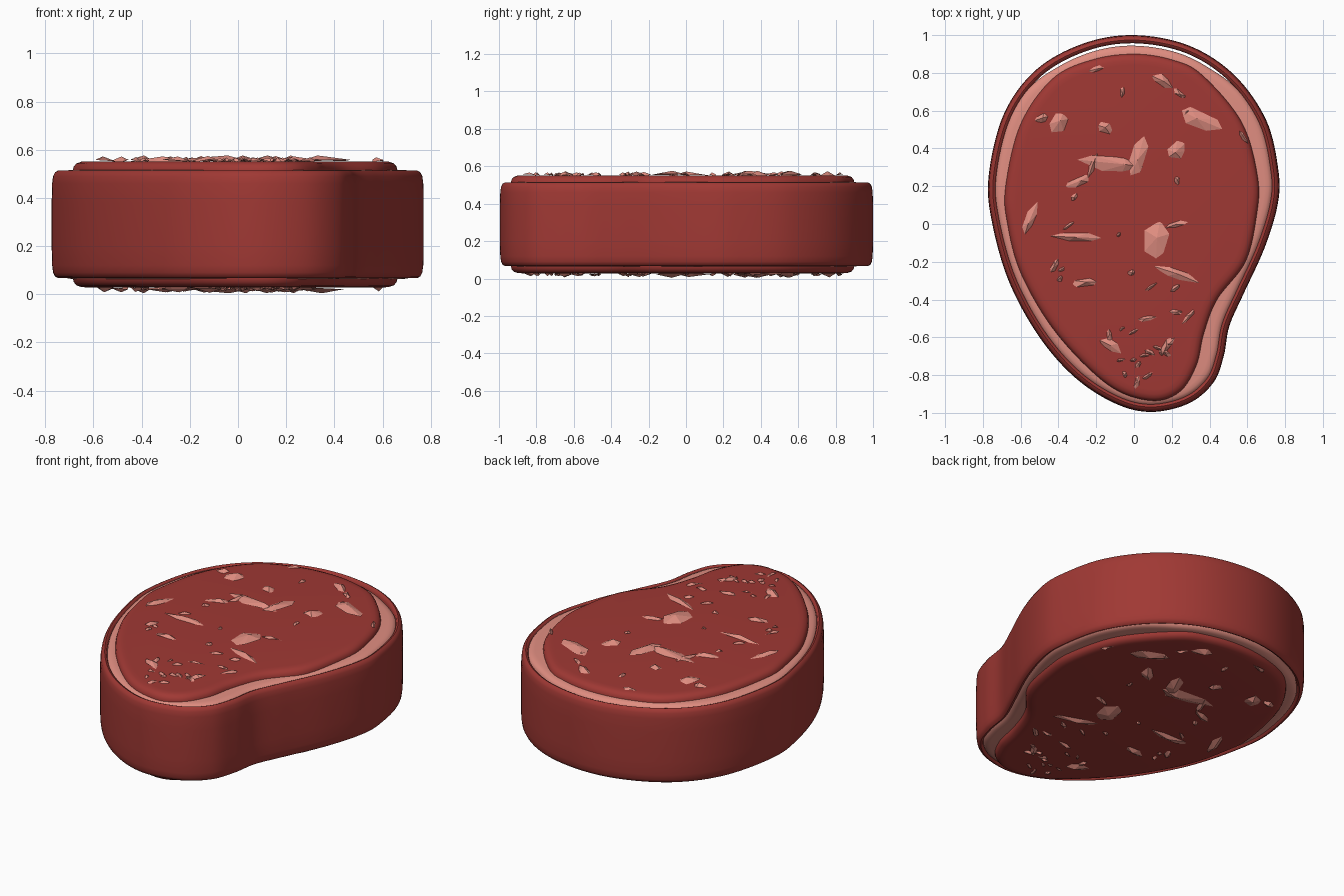
import bpy, bmesh, math, random
from mathutils import Vector

if "Cube" in bpy.data.objects:
    bpy.data.objects.remove(bpy.data.objects["Cube"])

random.seed(4)
MID = 0.29          # the slab is symmetric about this height
SAMPLES = 8         # curve samples between outline points

OUTER = [(0, 1), (-.27, .955), (-.52, .815), (-.69, .58), (-.77, .25), (-.75, 0), (-.66, -.31),
         (-.5, -.6), (-.31, -.815), (-.1, -.95), (.09, -.995), (.29, -.95), (.42, -.84),
         (.475, -.7), (.505, -.54), (.58, -.37), (.69, -.13), (.76, .1), (.765, .28),
         (.7, .55), (.53, .79), (.29, .945)]
MEAT = [(0, .9), (-.22, .87), (-.43, .77), (-.6, .53), (-.68, .2), (-.67, 0), (-.595, -.27),
        (-.41, -.58), (-.14, -.85), (.085, -.935), (.24, -.89), (.33, -.75), (.37, -.58),
        (.44, -.4), (.59, -.2), (.65, .05), (.655, .25), (.57, .54), (.36, .79), (.2, .87)]


def material(name, rgb):
    m = bpy.data.materials.new(name)
    m.diffuse_color = (*rgb, 1)
    m.use_nodes = True
    m.node_tree.nodes["Principled BSDF"].inputs["Base Color"].default_value = m.diffuse_color
    return m


RED = material("red_meat", (.35, .04, .034))
PINK = material("pink_fat", (.75, .27, .22))


def smooth_loop(pts):
    """Closed Catmull-Rom curve, returned as (point, inward normal) pairs."""
    p = [Vector(q) for q in pts]
    n = len(p)
    out = []
    for i in range(n):
        a, b, c, d = p[i - 1], p[i], p[(i + 1) % n], p[(i + 2) % n]
        for k in range(SAMPLES):
            t = k / SAMPLES
            out.append(.5 * (2 * b + (c - a) * t + (2 * a - 5 * b + 4 * c - d) * t ** 2
                             + (3 * b - a - 3 * c + d) * t ** 3))
    m = len(out)
    res = []
    for i in range(m):
        tan = (out[(i + 1) % m] - out[i - 1]).normalized()
        res.append((out[i], Vector((-tan.y, tan.x))))
    return res


def finish(bm, name, mat, smooth=True):
    bmesh.ops.recalc_face_normals(bm, faces=bm.faces[:])
    me = bpy.data.meshes.new(name)
    bm.to_mesh(me)
    bm.free()
    ob = bpy.data.objects.new(name, me)
    bpy.context.collection.objects.link(ob)
    me.materials.append(mat)
    if smooth:
        bpy.ops.object.select_all(action='DESELECT')
        ob.select_set(True)
        bpy.context.view_layer.objects.active = ob
        bpy.ops.object.shade_smooth_by_angle(angle=math.radians(50))
    return ob


def loft(name, outline, profile, mat, ring=False, extra=lambda p: 0):
    """Sweep an (inset, z) profile round an outline: closed ring or capped slab."""
    bm = bmesh.new()
    loop = smooth_loop(outline)
    rings = []
    for inset, z in profile:
        row = []
        for p, nrm in loop:
            q = p + nrm * (inset + extra(p))
            row.append(bm.verts.new((q.x, q.y, z)))
        rings.append(row)
    pairs = list(zip(rings, rings[1:])) + ([(rings[-1], rings[0])] if ring else [])
    n = len(loop)
    for lo, hi in pairs:
        for i in range(n):
            j = (i + 1) % n
            bm.faces.new((lo[i], lo[j], hi[j], hi[i]))
    if not ring:
        bm.faces.new(rings[0])
        bm.faces.new(rings[-1])
    return finish(bm, name, mat)


def mirrored(upper):
    """Complete an upper-half profile with its reflection below the middle."""
    return [(o, 2 * MID - z) for o, z in reversed(upper)] + upper


# outer rind: rounded band
rind_half = [(0, .38), (.002, .46), (.006, .49), (.014, .506), (.026, .513), (.037, .508), (.043, .49)]
loft("outer_rind", OUTER, mirrored(rind_half), RED, ring=True)

# fat layer, pulling away from the rind at the back edge
loft("fat_layer", OUTER, mirrored([(.036, .49), (.043, .505), (.06, .513), (.08, .516)]), PINK,
     extra=lambda p: .02 * max(0, min(1, (p.y - .72) / .15)))

# raised meat core with rounded edges
loft("meat_core", MEAT, mirrored([(0, .515), (.004, .53), (.015, .543), (.035, .55), (.06, .552)]), RED)

# marbling: x, y, length, width, angle
FLECKS = [
    (-.1, .32, .36, .09, -5), (.03, .37, .22, .09, 70), (-.3, .22, .15, .05, 25),
    (-.22, .31, .14, .04, 70), (-.4, .53, .14, .09, 60), (-.49, .56, .08, .05, 20),
    (-.15, .51, .09, .06, -20), (.15, .76, .13, .06, -30), (.24, .69, .08, .03, -40),
    (.35, .55, .25, .09, -25), (.23, .39, .14, .08, 45), (.58, .46, .08, .03, -60),
    (-.55, .03, .18, .05, 70), (-.32, -.07, .28, .05, 0), (.12, -.08, .19, .13, 80),
    (.23, 0, .12, .03, 15), (.22, -.26, .27, .05, -20), (-.26, -.31, .14, .05, 10),
    (-.42, -.22, .08, .04, 60), (.29, -.49, .1, .03, 45), (-.13, -.64, .14, .06, -30),
    (.17, -.65, .1, .04, 60), (.07, -.5, .1, .03, 10), (-.2, .82, .1, .03, 15),
    (-.06, .7, .06, .03, 80)]
# small scattered flecks, mostly toward the narrow end
for i in range(26):
    y = random.uniform(-.85, -.3) if i < 18 else random.uniform(-.3, .7)
    half = .5 if y > -.3 else .38 - .5 * (-.3 - y)
    FLECKS.append((.07 + random.uniform(-half, half * .7), y, random.uniform(.03, .08),
                   random.uniform(.015, .03), random.uniform(0, 180)))


def marbling(name, flip):
    bm = bmesh.new()
    for x, y, length, width, ang in FLECKS:
        ca, sa = math.cos(math.radians(ang)), math.sin(math.radians(ang))
        height = .562 + min(.014, width * .2)

        def vert(u, v, z):
            px, py = x + u * ca - v * sa, y + u * sa + v * ca
            return bm.verts.new((px, py, 2 * MID - z if flip else z))

        rim = []
        for k in range(6):
            t = math.tau * k / 6 + random.uniform(-.3, .3)
            r = random.uniform(.8, 1.15)
            rim.append(vert(length / 2 * math.cos(t) * r, width / 2 * math.sin(t) * r,
                            random.uniform(.548, .56)))
        top = vert(random.uniform(-.2, .2) * length, 0, height)
        for k in range(6):
            f = bm.faces.new((rim[k], rim[(k + 1) % 6], top))
            f.normal_update()
            if (f.normal.z < 0) != flip:
                f.normal_flip()
    me = bpy.data.meshes.new(name)
    bm.to_mesh(me)
    bm.free()
    me.materials.append(PINK)
    bpy.context.collection.objects.link(bpy.data.objects.new(name, me))


marbling("top_marbling", False)
marbling("bottom_marbling", True)
